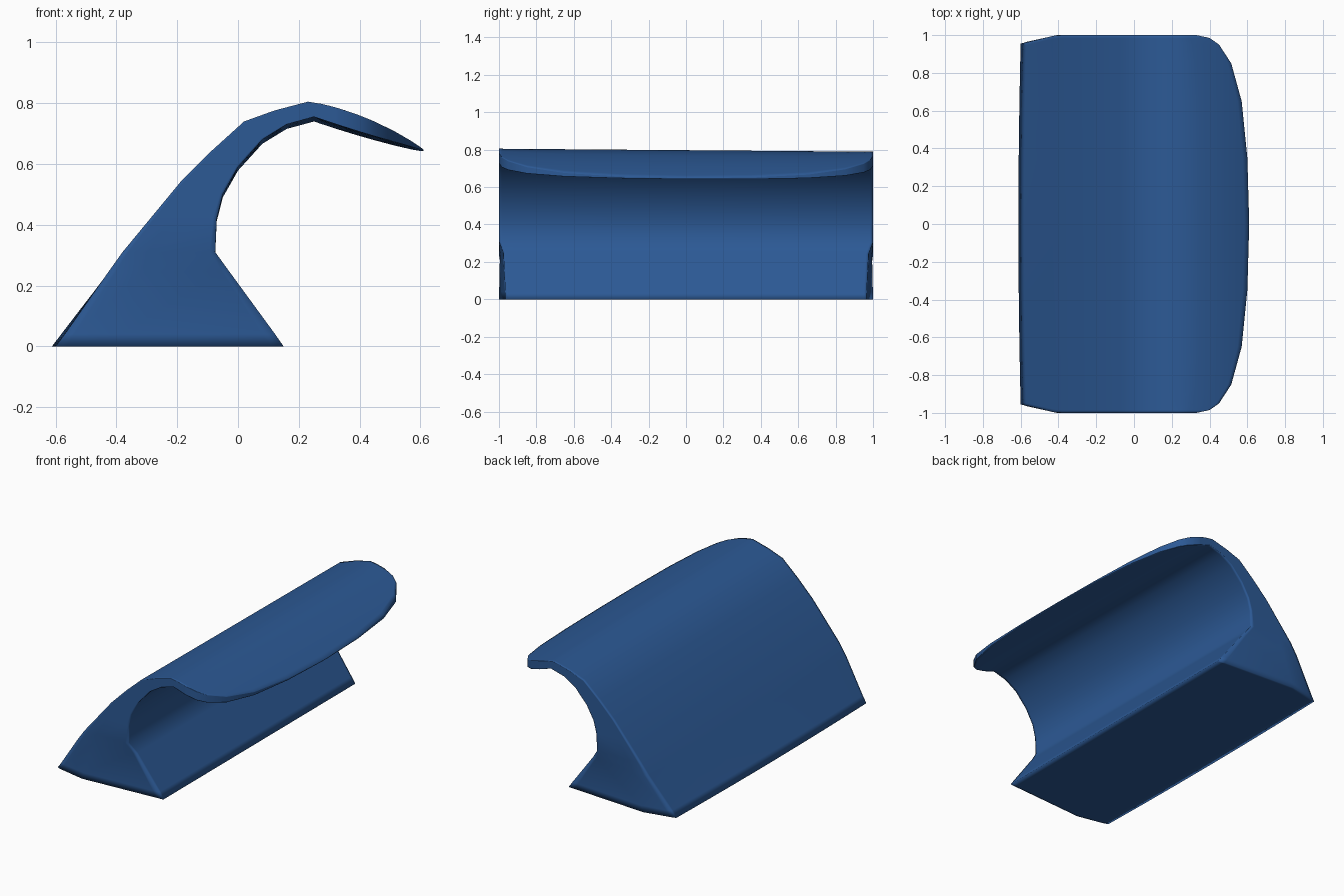
import bpy, bmesh

if "Cube" in bpy.data.objects:
    bpy.data.objects.remove(bpy.data.objects["Cube"])

# Cross-section as rows of matching points: outer (back) side and inner (hollow) side
OUTER = [(-.612, 0), (-.582, .04), (-.43, .24), (-.38, .31), (-.285, .425), (-.19, .54),
         (-.085, .645), (.02, .74), (.12, .776), (.23, .805)]
INNER = [(.15, 0), (.122, .04), (-.03, .248), (-.075, .31), (-.07, .42), (-.05, .50),
         (0, .59), (.08, .68), (.16, .73), (.25, .755)]
COLS = [0, .06, .28, .94, 1]          # columns across the thickness

# Stations along the length: (fraction of half length, reach of the lip)
HALF = [(.35, .60), (.65, .57), (.85, .515), (.95, .45), (.985, .40), (1, .33)]
STATIONS = [(-s, x) for s, x in reversed(HALF)] + [(0, .61)] + HALF


def lip_z(x):
    """Top and bottom height of the overhanging lip at x."""
    u = (x - .25) / .36
    top = .803 - .07 * u - .079 * u * u
    low = .755 - .125 * u + .019 * u * u
    return top, low


def section(s, reach):
    rows = list(zip(OUTER, INNER))
    for f in (.3, .65, .93, 1):
        x = .25 + f * (reach - .25)
        top, low = lip_z(x)
        rows.append(((x, top), (x, low)))
    grid = []
    for (ox, oz), (ix, iz) in rows:
        line = []
        for c in COLS:
            x, z = ox + (ix - ox) * c, oz + (iz - oz) * c
            end = 1
            if z < .3:                 # base ends are slightly bulged in plan
                end = min(1, .955 + .225 * (x + .61), 1 - .065 * (x + .4))
            if z < .05 and c == 0:
                x += .012 * s * s
            line.append((x, s * end, z * (1 - .01 * (s + 1))))
        grid.append(line)
    return grid


bm = bmesh.new()
rings = []
n = len(COLS) - 1
for k, (s, reach) in enumerate(STATIONS):
    grid = section(s, reach)
    capped = k in (0, len(STATIONS) - 1)
    verts = {}
    for r, line in enumerate(grid):
        for c, co in enumerate(line):
            rim = r in (0, len(grid) - 1) or c in (0, n)
            if capped or rim:
                verts[r, c] = bm.verts.new(co)
    top = len(grid) - 1
    # walk round the rim of the section
    rings.append([verts[r, 0] for r in range(top)] + [verts[top, c] for c in range(n)]
                 + [verts[r, n] for r in range(top, 0, -1)] + [verts[0, c] for c in range(n, 0, -1)])
    # end caps
    if capped:
        for r in range(top):
            for c in range(n):
                bm.faces.new([verts[r, c], verts[r, c + 1], verts[r + 1, c + 1], verts[r + 1, c]])

# Skin between the sections
for a, b in zip(rings, rings[1:]):
    for i in range(len(a)):
        j = (i + 1) % len(a)
        bm.faces.new([a[i], a[j], b[j], b[i]])
bmesh.ops.recalc_face_normals(bm, faces=bm.faces[:])
for f in bm.faces:
    f.smooth = True

mesh = bpy.data.meshes.new("curved_ramp")
bm.to_mesh(mesh)
bm.free()
obj = bpy.data.objects.new("curved_ramp", mesh)
bpy.context.collection.objects.link(obj)

# Blue finish
mat = bpy.data.materials.new("blue")
mat.diffuse_color = (.025, .1, .3, 1)
mat.use_nodes = True
mat.node_tree.nodes["Principled BSDF"].inputs["Base Color"].default_value = mat.diffuse_color
mesh.materials.append(mat)
